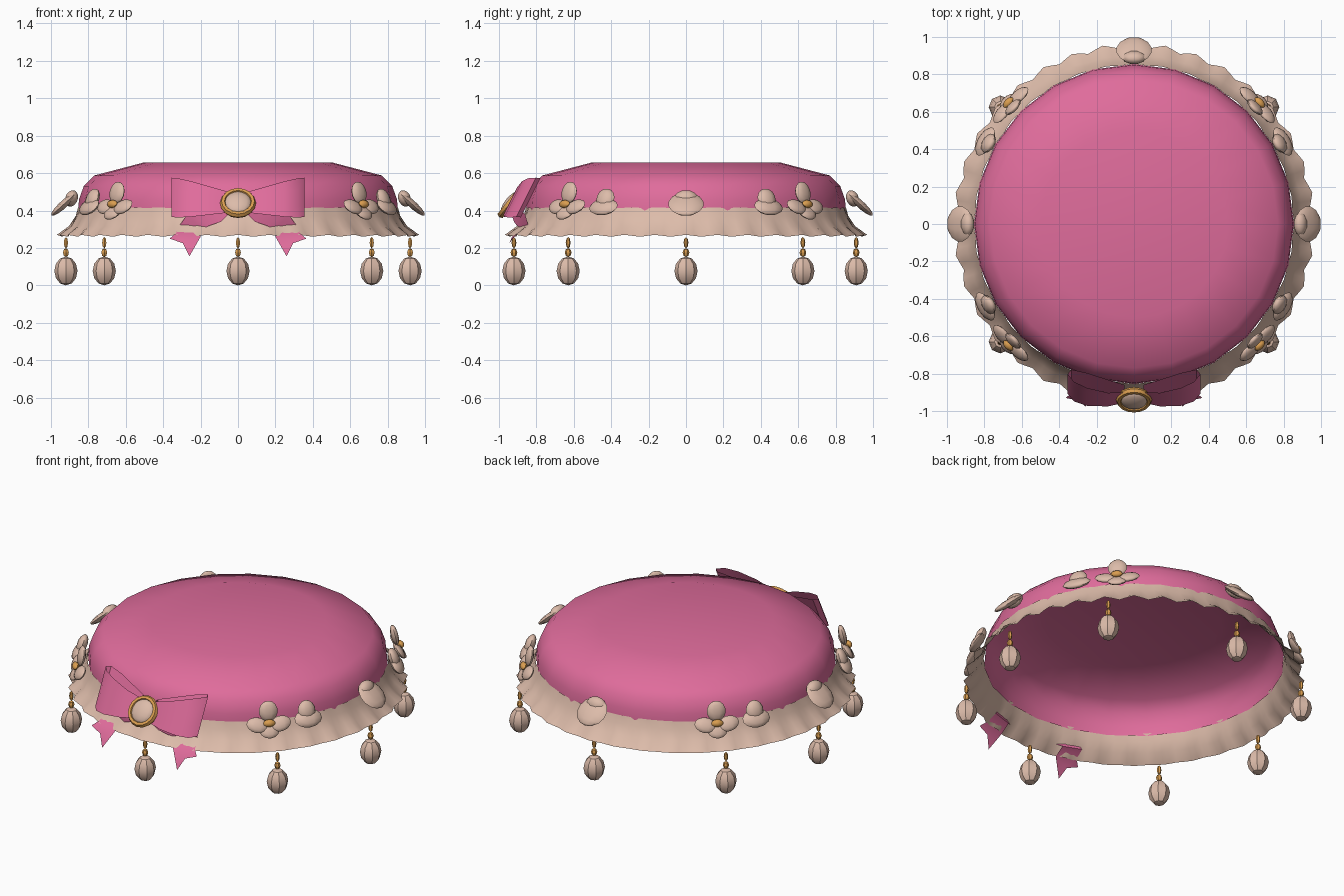
import bpy, bmesh, math
from mathutils import Matrix, Vector

if "Cube" in bpy.data.objects:
    bpy.data.objects.remove(bpy.data.objects["Cube"])


def material(name, rgb):
    m = bpy.data.materials.new(name)
    m.diffuse_color = (*rgb, 1)
    m.use_nodes = True
    m.node_tree.nodes["Principled BSDF"].inputs["Base Color"].default_value = m.diffuse_color
    return m


PINK = material("pink satin", (0.74, 0.15, 0.33))
CREAM = material("cream", (0.72, 0.50, 0.40))
GOLD = material("gold", (0.70, 0.34, 0.08))


def finish(bm, name, mat, angle=40):
    bmesh.ops.recalc_face_normals(bm, faces=bm.faces)
    me = bpy.data.meshes.new(name)
    bm.to_mesh(me)
    bm.free()
    me.materials.append(mat)
    ob = bpy.data.objects.new(name, me)
    bpy.context.collection.objects.link(ob)
    if angle:
        bpy.ops.object.select_all(action='DESELECT')
        ob.select_set(True)
        bpy.context.view_layer.objects.active = ob
        bpy.ops.object.shade_smooth_by_angle(angle=math.radians(angle))
    return ob


def skin(bm, rows, closed=True):
    """Join rows of points with quads."""
    vs = [[bm.verts.new(p) for p in row] for row in rows]
    n = len(rows[0])
    for a, b in zip(vs, vs[1:]):
        for i in range(n if closed else n - 1):
            j = (i + 1) % n
            bm.faces.new((a[i], a[j], b[j], b[i]))
    return vs


def ring(r, z, n, wave=0.0, count=36):
    pts = []
    for i in range(n):
        a = 2 * math.pi * i / n
        w = wave * math.cos(count * a)
        pts.append(((r + w) * math.cos(a), (r + w) * math.sin(a), z + 0.4 * w))
    return pts


def around(a, r, z):
    """Frame at angle a in degrees, x pointing outwards."""
    return Matrix.Rotation(math.radians(a), 4, 'Z') @ Matrix.Translation((r, 0, z))


def blob(bm, frame, size, tilt=0, roll=0, u=10, v=7):
    m = (frame @ Matrix.Rotation(math.radians(tilt), 4, 'Y')
         @ Matrix.Rotation(math.radians(roll), 4, 'X') @ Matrix.Diagonal((*size, 1)))
    bmesh.ops.create_uvsphere(bm, u_segments=u, v_segments=v, radius=1, matrix=m)


# Cushion top, an open shell
bm = bmesh.new()
rows = [ring(r, z, 24) for r, z in
        ((0.855, 0.40), (0.85, 0.46), (0.825, 0.53), (0.77, 0.587), (0.50, 0.658))]
vs = skin(bm, rows)
bm.faces.new(vs[-1])
finish(bm, "cushion_top", PINK, 60)

# Flared ruffle with scalloped hem
bm = bmesh.new()
skin(bm, [ring(r, z, 144, w) for r, z, w in
          ((0.852, 0.415, 0.003), (0.868, 0.37, 0.0), (0.90, 0.315, 0.004), (0.955, 0.265, 0.013))])
finish(bm, "ruffle", CREAM, 60)

# Single blossoms on the sides and back
for a in (0, 90, 180):
    bm = bmesh.new()
    blob(bm, around(a, 0.93, 0.435), (0.022, 0.095, 0.092), -48)
    blob(bm, around(a, 0.89, 0.465), (0.035, 0.065, 0.045), -20)
    finish(bm, "side_blossom", CREAM)
for a in (29, 151, 209, 331):
    bm = bmesh.new()
    blob(bm, around(a, 0.91, 0.42), (0.025, 0.085, 0.055), -40)
    blob(bm, around(a, 0.89, 0.46), (0.03, 0.055, 0.06), -20)
    finish(bm, "small_blossom", CREAM)

# Three-petal flowers with gold centres
for a in (44, 136, 224, 316):
    f = around(a, 0.90, 0.43)
    bm = bmesh.new()
    blob(bm, f @ Matrix.Translation((0, 0, 0.065)), (0.022, 0.055, 0.06), -12)
    for s in (-1, 1):
        blob(bm, f @ Matrix.Translation((0.02, s * 0.065, -0.01)), (0.02, 0.065, 0.045), -35, s * 15)
    blob(bm, f @ Matrix.Translation((0.03, 0, -0.035)), (0.02, 0.06, 0.055), -40)
    finish(bm, "flower", CREAM)
    bm = bmesh.new()
    blob(bm, f @ Matrix.Translation((0.035, 0, 0.005)), (0.02, 0.035, 0.022), -35, u=8, v=6)
    finish(bm, "flower_centre", GOLD)

# Hanging pearls on gold beads
for x, y in ((0, -.92), (0, .91), (-.92, 0), (.92, 0),
             (-.715, -.63), (.715, -.63), (-.715, .625), (.715, .625)):
    bm = bmesh.new()
    blob(bm, Matrix.Translation((x, y, 0.077)), (0.062, 0.062, 0.077), u=8, v=6)
    finish(bm, "pearl", CREAM, 30)
    bm = bmesh.new()
    blob(bm, Matrix.Translation((x, y, 0.175)), (0.018, 0.018, 0.024), u=6, v=4)
    blob(bm, Matrix.Translation((x, y, 0.228)), (0.013, 0.013, 0.03), u=6, v=4)
    finish(bm, "pearl_link", GOLD, 30)

# Bow loops and forked ribbon tails
LOOP = ((.05, -.93), (.14, -.945), (.25, -.935), (.32, -.91), (.355, -.87),
        (.335, -.845), (.25, -.855), (.14, -.875), (.05, -.89))
TAIL = (((.03, -.93, .46), (.03, -.94, .40)), ((.15, -.90, .42), (.09, -.92, .34)),
        ((.27, -.86, .38), (.15, -.905, .32)), ((.32, -.84, .31), (.20, -.87, .30)),
        ((.33, -.90, .28), (.20, -.93, .26)))
for s, side in ((-1, "left"), (1, "right")):
    bm = bmesh.new()
    rows = []
    for t in (-1, -0.4, 0.4, 1):
        row = []
        for x, y in LOOP:
            dz = 0.03 * x / 0.35 + t * (0.045 + 0.06 * min(1, x / 0.3))
            row.append((s * x, y + 0.5 * dz, 0.44 + dz))
        rows.append(row)
    skin(bm, rows)
    finish(bm, side + "_bow_loop", PINK)
    bm = bmesh.new()
    last = skin(bm, [[(s * x, y, z) for x, y, z in row] for row in TAIL], closed=False)[-1]
    tip_a, notch, tip_b = [bm.verts.new((s * x, y, z)) for x, y, z in
                           ((.365, -.93, .25), (.295, -.945, .225), (.26, -.975, .155))]
    bm.faces.new((last[0], tip_a, notch))
    bm.faces.new((last[0], notch, last[1]))
    bm.faces.new((last[1], notch, tip_b))
    finish(bm, side + "_bow_tail", PINK)

# Brooch: gold oval rim around a cream stone, leaning back
base = around(-90, 0.94, 0.44) @ Matrix.Rotation(math.radians(-38), 4, 'Y')
bm = bmesh.new()
rows = []
for k in range(7):
    t = 2 * math.pi * k / 6
    rows.append([base @ Vector((0.02 * math.sin(t),
                                (0.08 + 0.016 * math.cos(t)) * math.cos(a),
                                (0.08 + 0.016 * math.cos(t)) * math.sin(a)))
                 for a in (2 * math.pi * i / 16 for i in range(16))])
skin(bm, rows)
bmesh.ops.remove_doubles(bm, verts=bm.verts, dist=1e-5)
finish(bm, "brooch_rim", GOLD)
bm = bmesh.new()
blob(bm, base, (0.03, 0.074, 0.074), u=14, v=8)
finish(bm, "brooch_stone", CREAM)
